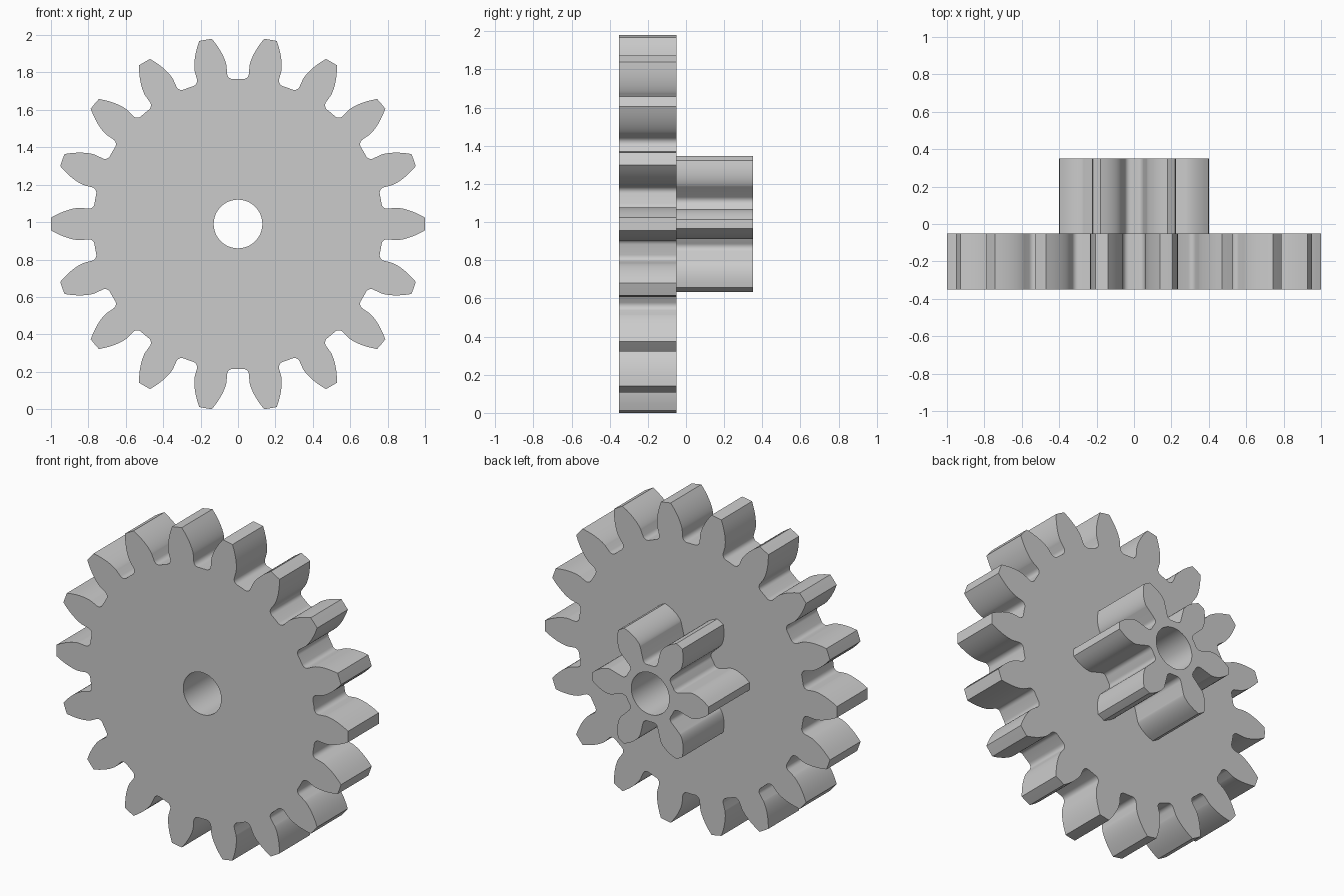
import bpy
import bmesh
from math import acos, asin, ceil, cos, pi, radians, sin, sqrt, tan
from mathutils import Vector

if "Cube" in bpy.data.objects:
    bpy.data.objects.remove(bpy.data.objects["Cube"], do_unlink=True)

MODULE = 0.1
PRESSURE = radians(20)
FILLET = 0.03
BORE = 0.13
CENTRE_Z = 0.99

grey = bpy.data.materials.new("light grey")
grey.use_nodes = True
grey.diffuse_color = (0.6, 0.6, 0.6, 1)
grey.node_tree.nodes["Principled BSDF"].inputs["Base Color"].default_value = (0.6, 0.6, 0.6, 1)


def inv(a):
    return tan(a) - a


def polar(r, a):
    return Vector((r * cos(a), r * sin(a)))


def half_tooth(teeth):
    """Upper half of a tooth centred on angle 0, as (radius, angle), tip to gap middle."""
    pitch = MODULE * teeth / 2
    tip, root, base = pitch + MODULE, pitch - 1.25 * MODULE, pitch * cos(PRESSURE)
    base_angle = pi / (2 * teeth) + inv(PRESSURE)
    # involute flank, denser towards the base circle
    pts = []
    steps = 10
    for i in range(steps + 1):
        t = 1 - i / steps
        r = base + (tip - base) * t * t
        pts.append((r, base_angle - inv(acos(min(1, base / r)))))
    # radial flank runs into a round fillet on the root circle
    rc = root + FILLET
    turn = asin(FILLET / rc)
    centre = polar(rc, base_angle + turn)
    start, end = base_angle - pi / 2, base_angle + turn - pi
    for i in range(7):
        p = centre + polar(FILLET, start + (end - start) * i / 6)
        pts.append((p.length, p.to_2d().angle_signed(Vector((1, 0)))))
    # root arc to the middle of the gap
    pts.append((root, pi / teeth))
    return pts


def gear_outline(teeth):
    half = half_tooth(teeth)
    lower = [(r, -a) for r, a in reversed(half[:-1])]
    tooth = lower + [(half[0][0], 0)] + half
    return [polar(r, a + 2 * pi * k / teeth) for k in range(teeth) for r, a in tooth]


def make_gear(name, teeth, front, back):
    bm = bmesh.new()
    bore = [polar(BORE, 2 * pi * i / 64) for i in range(64)]
    edges = []
    for loop in (gear_outline(teeth), bore):
        vs = [bm.verts.new((p.x, front, p.y + CENTRE_Z)) for p in loop]
        edges += [bm.edges.new((v, vs[i - 1])) for i, v in enumerate(vs)]
    # fill between outline and bore, then extrude to full width
    bmesh.ops.triangle_fill(bm, edges=edges, use_beauty=True, normal=(0, -1, 0))
    solid = bmesh.ops.extrude_face_region(bm, geom=bm.faces[:], use_keep_orig=True)
    moved = [g for g in solid["geom"] if isinstance(g, bmesh.types.BMVert)]
    bmesh.ops.translate(bm, verts=moved, vec=(0, back - front, 0))
    bmesh.ops.recalc_face_normals(bm, faces=bm.faces[:])
    mesh = bpy.data.meshes.new(name)
    bm.to_mesh(mesh)
    bm.free()
    mesh.materials.append(grey)
    obj = bpy.data.objects.new(name, mesh)
    bpy.context.collection.objects.link(obj)
    bpy.ops.object.select_all(action="DESELECT")
    obj.select_set(True)
    bpy.context.view_layer.objects.active = obj
    bpy.ops.object.shade_smooth_by_angle(angle=radians(25))


# wide wheel in front, small pinion on its back, one shared bore
make_gear("large_gear", 18, -0.35, -0.05)
make_gear("small_pinion", 6, -0.05, 0.35)
